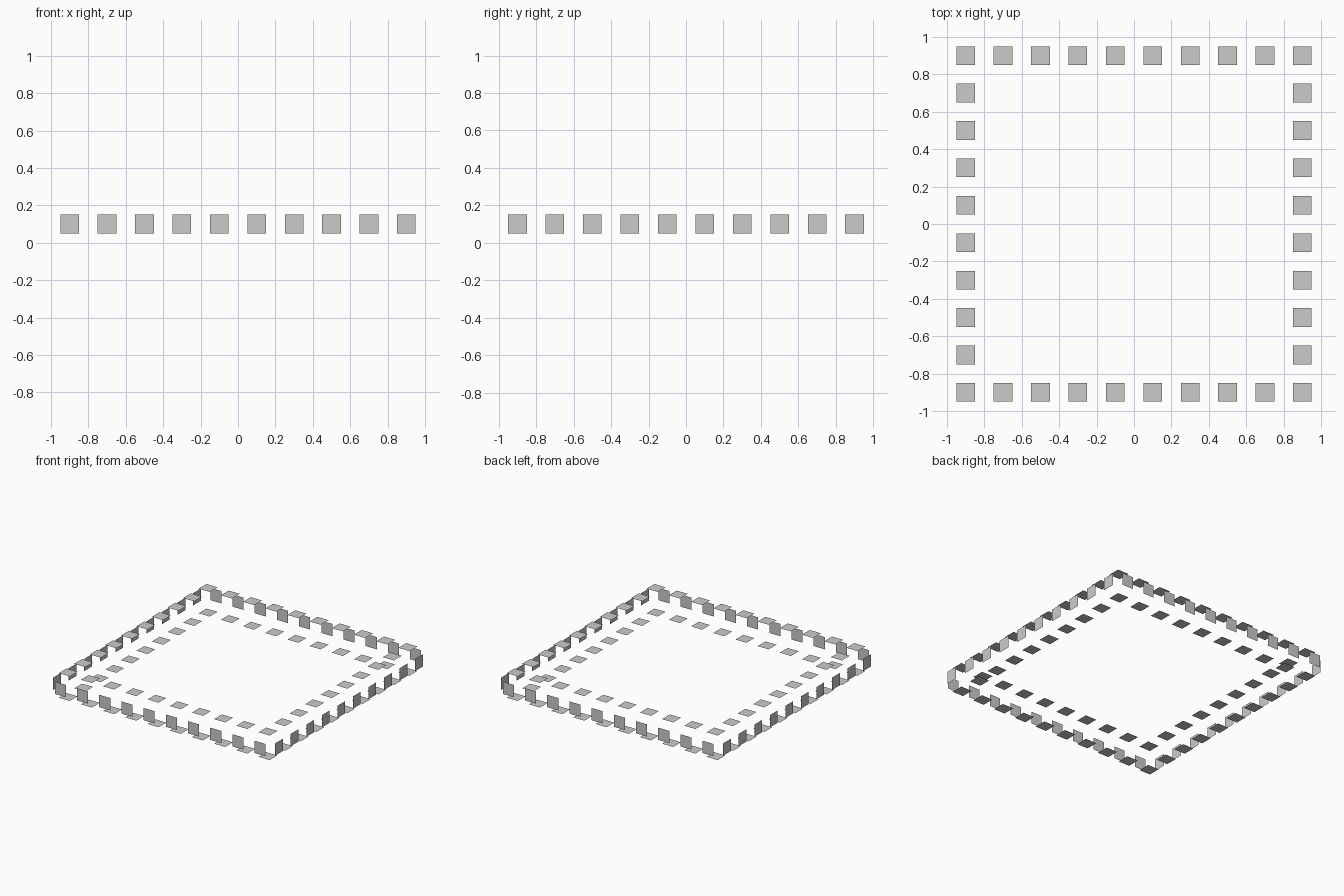
import bpy
import bmesh
from mathutils import Vector

if "Cube" in bpy.data.objects:
    bpy.data.objects.remove(bpy.data.objects["Cube"])

STEP, HALF, COUNT = 0.2, 0.05, 10
coords = [-0.9 + STEP * i for i in range(COUNT)]
X, Y, Z = Vector((1, 0, 0)), Vector((0, 1, 0)), Vector((0, 0, 1))


def tile_object(name, centres, u, v):
    """One object of loose square tiles facing along u cross v."""
    bm = bmesh.new()
    for c in centres:
        corners = [Vector(c) + (u * a + v * b) * HALF
                   for a, b in ((-1, -1), (1, -1), (1, 1), (-1, 1))]
        bm.faces.new([bm.verts.new(p) for p in corners])
    mesh = bpy.data.meshes.new(name)
    bm.to_mesh(mesh)
    bm.free()
    obj = bpy.data.objects.new(name, mesh)
    bpy.context.collection.objects.link(obj)


# Square ring of tile positions
ring = [(x, y) for x in coords for y in coords if max(abs(x), abs(y)) > 0.85]

# Flat tiles on the top and bottom of the frame
tile_object("top_tiles", [(x, y, 0.2) for x, y in ring], X, Y)
tile_object("bottom_tiles", [(x, y, 0.0) for x, y in ring], Y, X)

# Upright tiles on the four outer sides
tile_object("front_tiles", [(c, -1, 0.1) for c in coords], X, Z)
tile_object("back_tiles", [(c, 1, 0.1) for c in coords], -X, Z)
tile_object("right_tiles", [(1, c, 0.1) for c in coords], Y, Z)
tile_object("left_tiles", [(-1, c, 0.1) for c in coords], -Y, Z)
